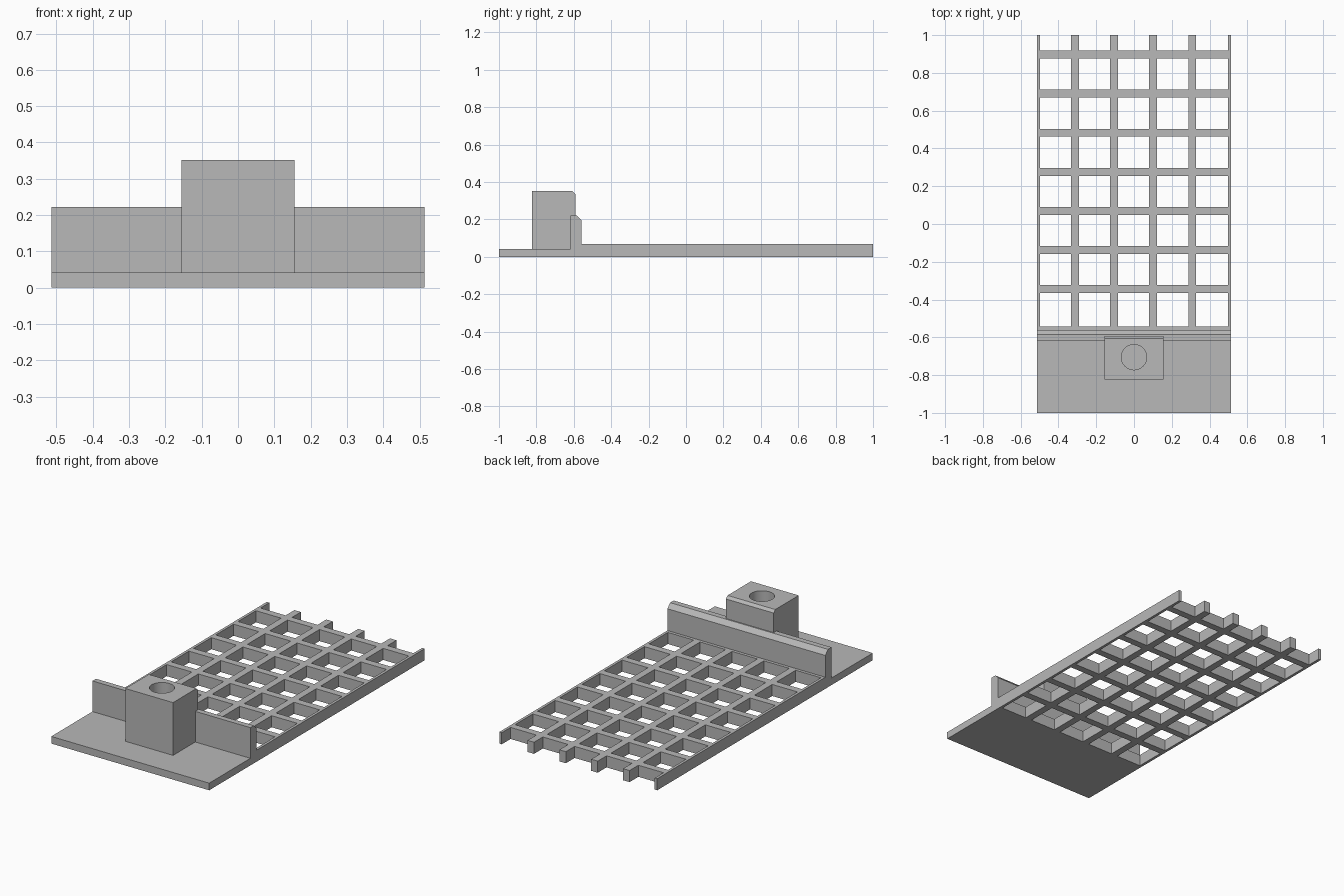
import bpy, bmesh, math
from mathutils import Vector

cube = bpy.data.objects.get("Cube")
if cube:
    bpy.data.objects.remove(cube, do_unlink=True)

grey = bpy.data.materials.new("plain grey")
grey.use_nodes = True
COLOUR = (0.48, 0.48, 0.48, 1)
grey.diffuse_color = COLOUR
grey.node_tree.nodes["Principled BSDF"].inputs["Base Color"].default_value = COLOUR

HALF_W = 0.513      # half the overall width
DECK_Z = 0.068      # grate height
PLATE_Z = 0.042     # front plate thickness
GRATE_Y = -0.542    # where the open grate begins
BAR = 0.042         # bar width
PITCH = 0.207       # bar spacing
RAIL = 0.016        # side rail width


def add_object(name, bm):
    bmesh.ops.recalc_face_normals(bm, faces=bm.faces)
    mesh = bpy.data.meshes.new(name)
    bm.to_mesh(mesh)
    bm.free()
    mesh.materials.append(grey)
    obj = bpy.data.objects.new(name, mesh)
    bpy.context.collection.objects.link(obj)
    return obj


def extrude_faces(bm, faces, offset):
    """Give a flat set of faces thickness, keeping the starting faces."""
    result = bmesh.ops.extrude_face_region(bm, geom=faces, use_keep_orig=True)
    moved = [v for v in result["geom"] if isinstance(v, bmesh.types.BMVert)]
    bmesh.ops.translate(bm, verts=moved, vec=offset)


def side_profile(name, points, half_width):
    """Extrude a (y, z) outline across the width."""
    bm = bmesh.new()
    face = bm.faces.new([bm.verts.new((-half_width, y, z)) for y, z in points])
    extrude_faces(bm, [face], Vector((2 * half_width, 0, 0)))
    return add_object(name, bm)


# Front plate with upright wall, chamfered at its rear top edge
side_profile("plate_and_wall", [
    (-1, 0), (GRATE_Y, 0), (GRATE_Y, DECK_Z), (-0.56, DECK_Z), (-0.56, 0.196),
    (-0.585, 0.222), (-0.618, 0.222), (-0.618, PLATE_Z), (-1, PLATE_Z)], HALF_W)

# Grate: cut lines alternate between solid bars and openings
x_cuts = [-HALF_W, -HALF_W + RAIL]
for i in range(4):
    centre = (i - 1.5) * PITCH - 0.002
    x_cuts += [centre - BAR / 2, centre + BAR / 2]
x_cuts += [HALF_W - RAIL, HALF_W]

y_cuts = [GRATE_Y]
for i in range(7):
    centre = -0.345 + i * PITCH
    y_cuts += [centre - BAR / 2, centre + BAR / 2]
y_cuts.append(1)

bm = bmesh.new()
for i in range(len(x_cuts) - 1):
    for j in range(len(y_cuts) - 1):
        if i % 2 == 0 or j % 2 == 1:
            x0, x1, y0, y1 = x_cuts[i], x_cuts[i + 1], y_cuts[j], y_cuts[j + 1]
            corners = [(x0, y0), (x1, y0), (x1, y1), (x0, y1)]
            bm.faces.new([bm.verts.new((x, y, 0)) for x, y in corners])
bmesh.ops.remove_doubles(bm, verts=bm.verts, dist=0.0001)
extrude_faces(bm, bm.faces[:], Vector((0, 0, DECK_Z)))
add_object("grate", bm)

# Socket block with chamfered rear top edge
block = side_profile("socket_block", [
    (-0.824, PLATE_Z), (-0.592, PLATE_Z), (-0.592, 0.337),
    (-0.607, 0.352), (-0.824, 0.352)], 0.155)

# Round hole bored down to the plate
bm = bmesh.new()
bmesh.ops.create_cone(bm, cap_ends=True, segments=48, radius1=0.067, radius2=0.067, depth=1)
bmesh.ops.translate(bm, verts=bm.verts, vec=(0, -0.705, 0.2))
cutter = add_object("hole_cutter", bm)
cutter.hide_render = True
bore = block.modifiers.new("bore", 'BOOLEAN')
bore.operation = 'DIFFERENCE'
bore.solver = 'EXACT'
bore.object = cutter
bpy.ops.object.select_all(action='DESELECT')
block.select_set(True)
bpy.context.view_layer.objects.active = block
bpy.ops.object.modifier_apply(modifier="bore")
bpy.data.objects.remove(cutter, do_unlink=True)
bpy.ops.object.shade_smooth_by_angle(angle=math.radians(30))
